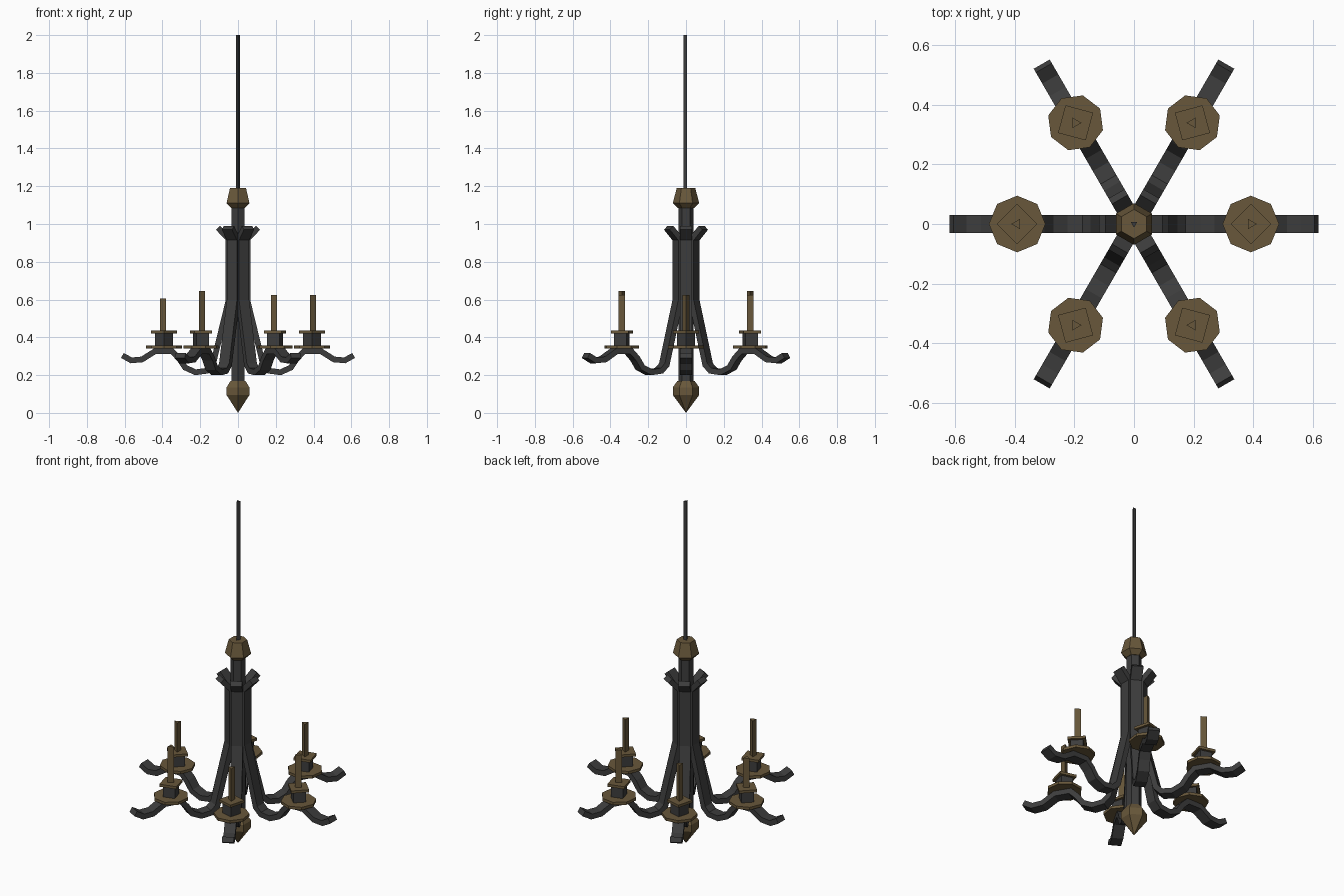
import bpy, bmesh
from math import cos, sin, pi, radians
from mathutils import Vector, Matrix

if "Cube" in bpy.data.objects:
    bpy.data.objects.remove(bpy.data.objects["Cube"], do_unlink=True)


def make_material(name, colour):
    m = bpy.data.materials.new(name)
    m.use_nodes = True
    m.diffuse_color = (*colour, 1)
    bsdf = next(n for n in m.node_tree.nodes if n.type == "BSDF_PRINCIPLED")
    bsdf.inputs["Base Color"].default_value = (*colour, 1)
    bsdf.inputs["Roughness"].default_value = 0.8
    return m


IRON = make_material("dark_iron", (0.046, 0.046, 0.046))
BRASS = make_material("aged_brass", (0.14, 0.097, 0.043))


def finish(name, bm, material, matrix=Matrix()):
    bmesh.ops.recalc_face_normals(bm, faces=bm.faces)
    bm.transform(matrix)
    mesh = bpy.data.meshes.new(name)
    bm.to_mesh(mesh)
    bm.free()
    mesh.materials.append(material)
    obj = bpy.data.objects.new(name, mesh)
    bpy.context.collection.objects.link(obj)
    return obj


def lathe(name, profile, sides, material, turn=0.0, matrix=Matrix()):
    """Faceted solid from (radius, height) pairs; radius 0 makes a point."""
    bm = bmesh.new()
    rings = []
    for r, z in profile:
        angles = [turn + 2 * pi * i / sides for i in range(sides)]
        rings.append([bm.verts.new((r * cos(a), r * sin(a), z)) for a in angles])
    for low, high in zip(rings, rings[1:]):
        for i in range(sides):
            j = (i + 1) % sides
            bm.faces.new((low[i], low[j], high[j], high[i]))
    bm.faces.new(rings[0][::-1])
    bm.faces.new(rings[-1])
    bmesh.ops.remove_doubles(bm, verts=bm.verts, dist=1e-5)
    return finish(name, bm, material, matrix)


def flat_bar(name, path, width, thick, material, matrix):
    """Mitred rectangular bar following a path in the radius-height plane."""
    pts = [Vector(p) for p in path]
    dirs = [(b - a).normalized() for a, b in zip(pts, pts[1:])]
    bm = bmesh.new()
    rings = []
    for i, p in enumerate(pts):
        before, after = dirs[max(i - 1, 0)], dirs[min(i, len(dirs) - 1)]
        t = (before + after).normalized()
        n = Vector((-t.y, t.x)) * (thick / 2 / t.dot(after))
        corners = ((1, -1), (1, 1), (-1, 1), (-1, -1))
        rings.append([bm.verts.new((p.x + s * n.x, w * width / 2, p.y + s * n.y))
                      for s, w in corners])
    for a, b in zip(rings, rings[1:]):
        for i in range(4):
            j = (i + 1) % 4
            bm.faces.new((a[i], a[j], b[j], b[i]))
    bm.faces.new(rings[0])
    bm.faces.new(rings[-1][::-1])
    return finish(name, bm, material, matrix)


# Central column, hanging rod and the two brass ends
lathe("column", [(0.04, 0.15), (0.04, 1.10)], 6, IRON, pi / 2)
lathe("hanging_rod", [(0.012, 1.17), (0.012, 2.0)], 3, IRON, -pi / 2)
lathe("top_cap", [(0.043, 1.085), (0.07, 1.11), (0.049, 1.19)], 6, BRASS, pi / 2)
lathe("bottom_finial", [(0, 0), (0.07, 0.095), (0.07, 0.135), (0.045, 0.17)],
      6, BRASS, pi / 2)

# Six arms, each with a drip plate, cup, cup rim and candle
ARM_PATH = [(0.106, 0.98), (0.05, 0.92), (0.05, 0.595), (0.133, 0.255),
            (0.165, 0.223), (0.225, 0.215), (0.28, 0.24), (0.312, 0.288),
            (0.35, 0.326), (0.44, 0.326), (0.508, 0.283), (0.565, 0.278),
            (0.612, 0.304)]
CANDLE_TOPS = [0.625, 0.625, 0.645, 0.605, 0.645, 0.625]

for k, top in enumerate(CANDLE_TOPS):
    spin = Matrix.Rotation(radians(60 * k), 4, "Z")
    seat = spin @ Matrix.Translation((0.392, 0, 0))
    tag = f"_{k + 1}"
    flat_bar("arm" + tag, ARM_PATH, 0.062, 0.03, IRON, spin)
    lathe("drip_plate" + tag, [(0.095, 0.341), (0.095, 0.357)], 8, BRASS, 0, seat)
    lathe("candle_cup" + tag, [(0.048, 0.357), (0.048, 0.42)], 4, IRON, 0, seat)
    lathe("cup_rim" + tag, [(0.068, 0.42), (0.068, 0.435)], 4, BRASS, 0, seat)
    lathe("candle" + tag, [(0.02, 0.435), (0.02, top)], 3, BRASS, 0, seat)
